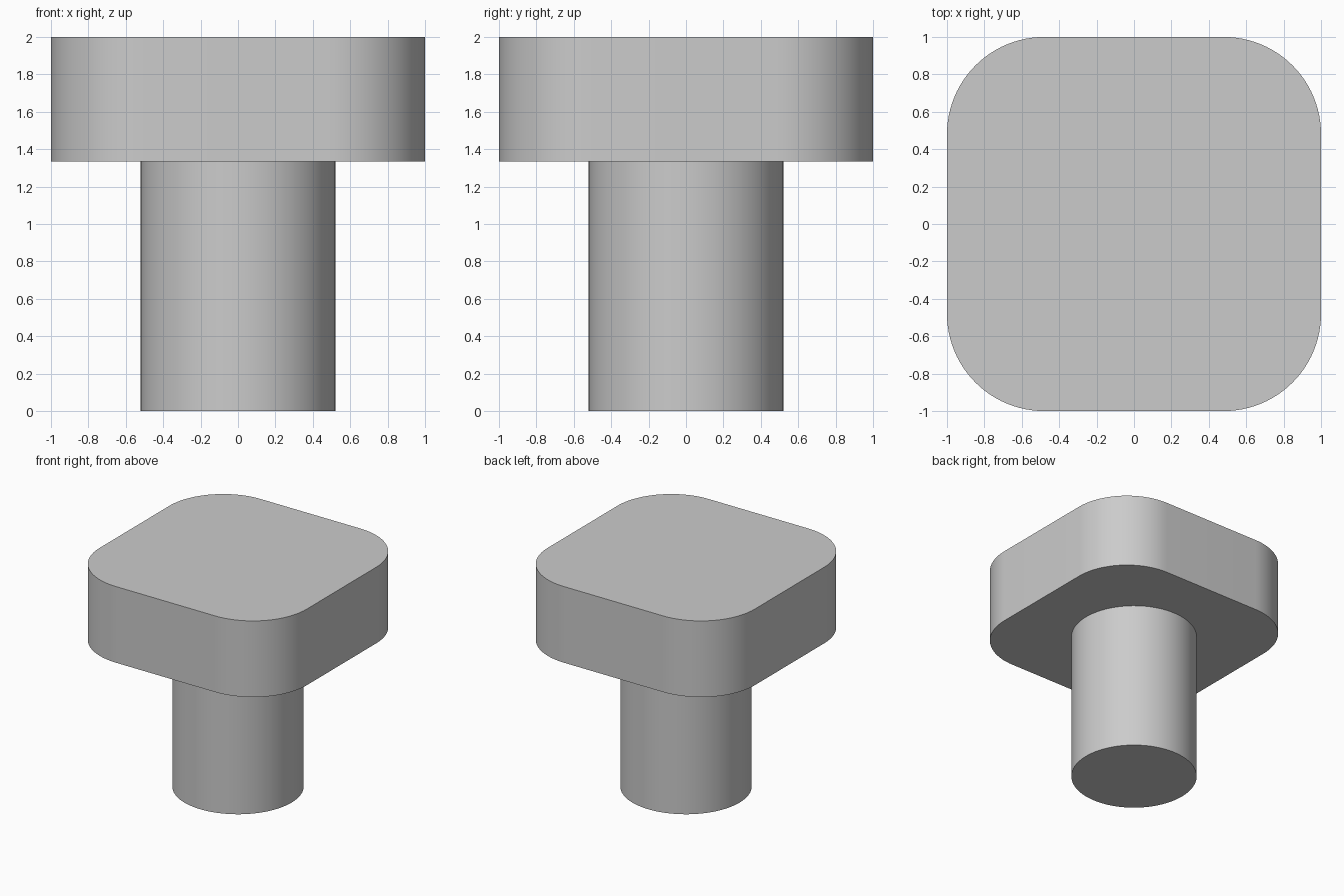
import bpy
import bmesh
from math import cos, sin, pi

cube = bpy.data.objects.get("Cube")
if cube:
    bpy.data.objects.remove(cube, do_unlink=True)

GREY = (0.6, 0.6, 0.6, 1.0)
HEAD_BOTTOM, TOP = 1.335, 2.0
CORNER_STEPS = 24

grey = bpy.data.materials.new("light_grey")
grey.use_nodes = True
grey.diffuse_color = GREY
grey.node_tree.nodes["Principled BSDF"].inputs["Base Color"].default_value = GREY


def rounded_square(half, radius):
    """Outline of a square with round corners; a circle when radius equals half."""
    inset = half - radius
    points = []
    for corner, (sx, sy) in enumerate([(1, 1), (-1, 1), (-1, -1), (1, -1)]):
        for i in range(CORNER_STEPS + 1):
            a = (corner + i / CORNER_STEPS) * pi / 2
            points.append((sx * inset + radius * cos(a), sy * inset + radius * sin(a)))
    return points


def prism(name, outline, bottom, top):
    """Extrude an outline upwards into a closed solid."""
    bm = bmesh.new()
    base = bm.faces.new([bm.verts.new((x, y, bottom)) for x, y in outline])
    grown = bmesh.ops.extrude_face_region(bm, geom=[base], use_keep_orig=True)["geom"]
    upper = [v for v in grown if isinstance(v, bmesh.types.BMVert)]
    bmesh.ops.translate(bm, verts=upper, vec=(0, 0, top - bottom))
    bmesh.ops.remove_doubles(bm, verts=bm.verts, dist=1e-5)
    bmesh.ops.recalc_face_normals(bm, faces=bm.faces)
    mesh = bpy.data.meshes.new(name)
    bm.to_mesh(mesh)
    bm.free()
    mesh.materials.append(grey)
    obj = bpy.data.objects.new(name, mesh)
    bpy.context.collection.objects.link(obj)

    # Smooth sides, crisp rims
    bpy.ops.object.select_all(action="DESELECT")
    obj.select_set(True)
    bpy.context.view_layer.objects.active = obj
    bpy.ops.object.shade_smooth_by_angle(angle=pi / 6)
    return obj


# Round shaft and the rounded-square head on top of it
prism("shaft", rounded_square(0.52, 0.52), 0, HEAD_BOTTOM)
prism("head", rounded_square(1.0, 0.52), HEAD_BOTTOM, TOP)
